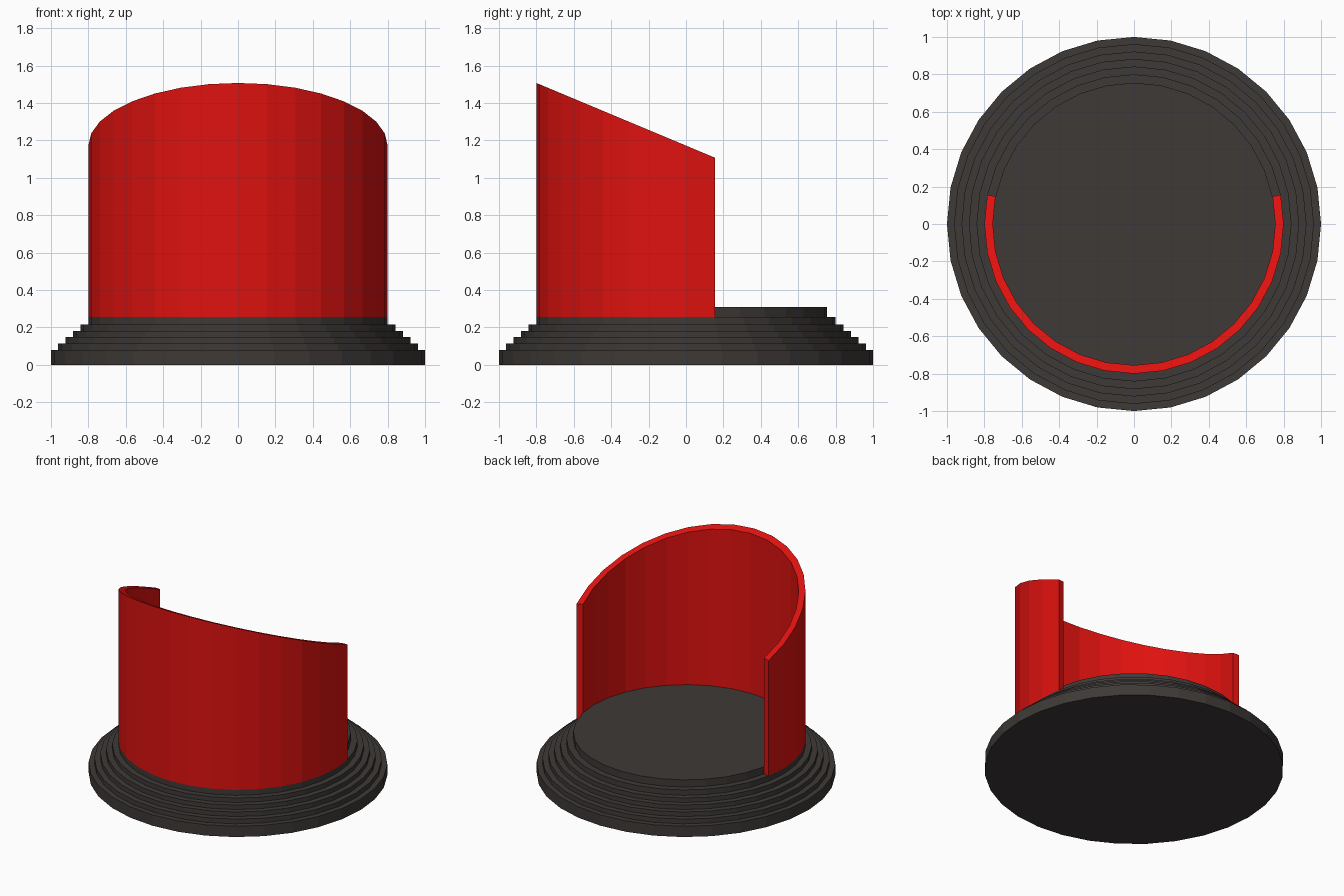
import bpy, bmesh
from math import sin, cos, pi

if "Cube" in bpy.data.objects:
    bpy.data.objects.remove(bpy.data.objects["Cube"])

SIDES = 32
STEP = 2 * pi / SIDES


def material(name, rgb):
    mat = bpy.data.materials.new(name)
    mat.diffuse_color = (*rgb, 1)
    mat.use_nodes = True
    mat.node_tree.nodes["Principled BSDF"].inputs["Base Color"].default_value = mat.diffuse_color
    return mat


def finish(bm, name, mat):
    bmesh.ops.recalc_face_normals(bm, faces=bm.faces)
    mesh = bpy.data.meshes.new(name)
    bm.to_mesh(mesh)
    bm.free()
    mesh.materials.append(mat)
    obj = bpy.data.objects.new(name, mesh)
    bpy.context.collection.objects.link(obj)
    return obj


def bridge(bm, a, b):
    # quads between two closed rings
    n = len(a)
    for i in range(n):
        j = (i + 1) % n
        bm.faces.new((a[i], a[j], b[j], b[i]))


# Stepped round base: (radius, top height) of each tier
tiers = [(1.0, 0.08), (0.962, 0.115), (0.922, 0.149), (0.883, 0.182),
         (0.842, 0.215), (0.80, 0.255), (0.755, 0.308)]
bm = bmesh.new()
rings, z = [], 0.0
for r, top in tiers:
    for h in (z, top):
        rings.append([bm.verts.new((r * cos(i * STEP), r * sin(i * STEP), h))
                      for i in range(SIDES)])
    z = top
for a, b in zip(rings, rings[1:]):
    bridge(bm, a, b)
bm.faces.new(rings[0])
bm.faces.new(rings[-1])
finish(bm, "stepped_base", material("dark_grey", (0.047, 0.041, 0.038)))

# Curved wall: open arc around the front with a slanted top edge
OUTER, INNER, FLOOR = 0.80, 0.755, 0.255


def slant(y):
    return 1.507 - 0.4185 * (y + OUTER)


bm = bmesh.new()
sections = []
for i in range(15, 34):
    c, s = cos(i * STEP), sin(i * STEP)
    sections.append([bm.verts.new((r * c, r * s, slant(r * s) if up else FLOOR))
                     for r, up in ((OUTER, 0), (OUTER, 1), (INNER, 1), (INNER, 0))])
for a, b in zip(sections, sections[1:]):
    bridge(bm, a, b)
bm.faces.new(sections[0])
bm.faces.new(sections[-1])
finish(bm, "curved_wall", material("red", (0.73, 0.006, 0.005)))
